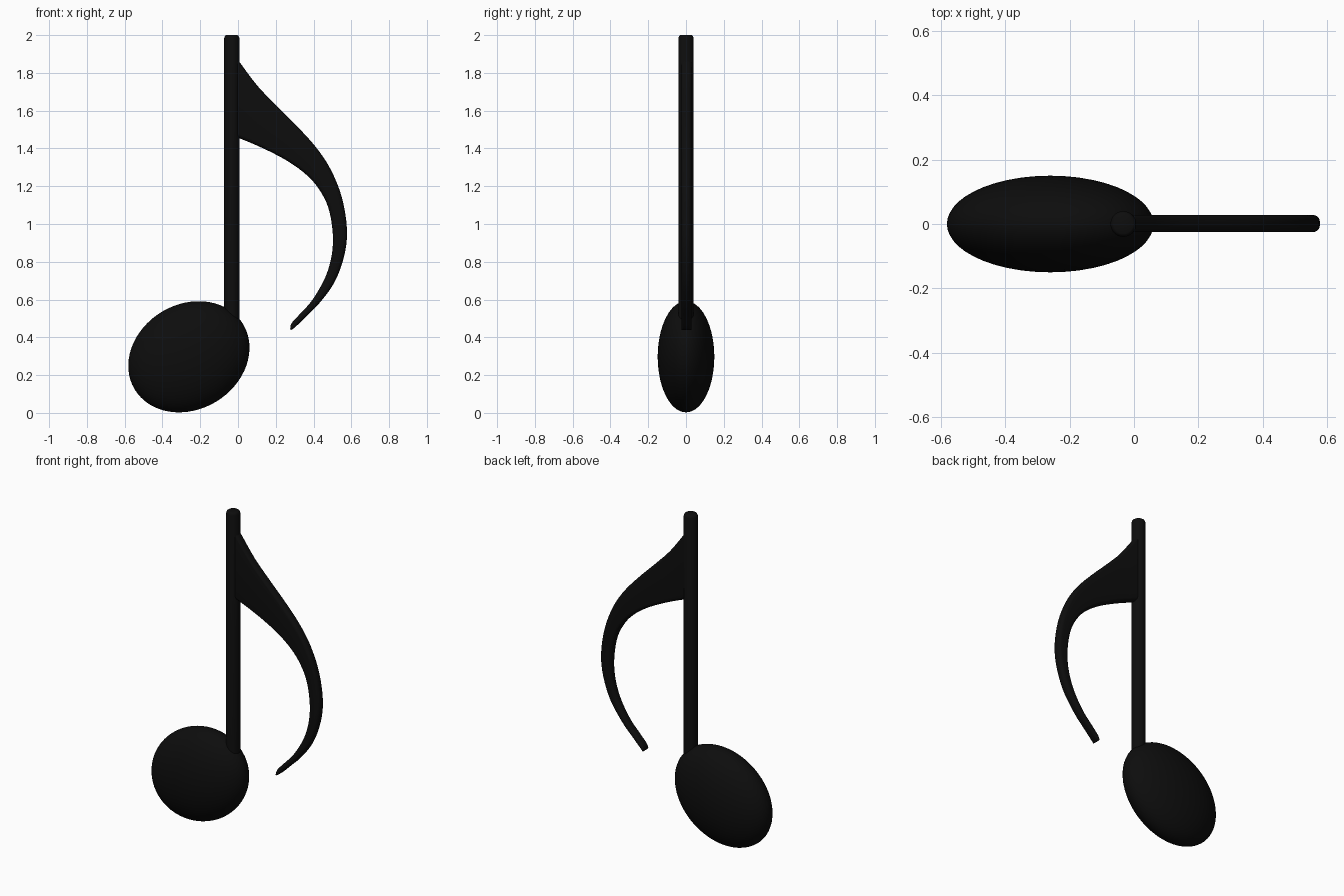
import bpy, bmesh, math
from mathutils import Matrix, Vector

cube = bpy.data.objects.get("Cube")
if cube:
    bpy.data.objects.remove(cube, do_unlink=True)

black = bpy.data.materials.new("black")
black.use_nodes = True
black.diffuse_color = (0.004, 0.004, 0.004, 1)
black.node_tree.nodes["Principled BSDF"].inputs["Base Color"].default_value = black.diffuse_color


def finish(name, bm, angle=40):
    bmesh.ops.recalc_face_normals(bm, faces=bm.faces)
    mesh = bpy.data.meshes.new(name)
    bm.to_mesh(mesh)
    bm.free()
    obj = bpy.data.objects.new(name, mesh)
    bpy.context.collection.objects.link(obj)
    mesh.materials.append(black)
    bpy.ops.object.select_all(action='DESELECT')
    obj.select_set(True)
    bpy.context.view_layer.objects.active = obj
    bpy.ops.object.shade_smooth_by_angle(angle=math.radians(angle))
    return obj


def loft(bm, rings):
    loops = [[bm.verts.new(p) for p in ring] for ring in rings]
    n = len(loops[0])
    for a, b in zip(loops, loops[1:]):
        for i in range(n):
            bm.faces.new((a[i], a[(i + 1) % n], b[(i + 1) % n], b[i]))
    bm.faces.new(loops[0])
    bm.faces.new(loops[-1])


def spline(points, steps):
    """Smooth curve through all points."""
    pts = [Vector(p) for p in points]
    pts = [2 * pts[0] - pts[1]] + pts + [2 * pts[-1] - pts[-2]]
    out = []
    for p0, p1, p2, p3 in zip(pts, pts[1:], pts[2:], pts[3:]):
        for s in range(steps):
            t = s / steps
            out.append(p1 + (p2 - p0) * t / 2 + (2 * p0 - 5 * p1 + 4 * p2 - p3) * t**2 / 2
                       + (3 * p1 - p0 - 3 * p2 + p3) * t**3 / 2)
    return out + [pts[-2]]


# Note head: a flattened, tilted ellipsoid
bm = bmesh.new()
bmesh.ops.create_uvsphere(bm, u_segments=48, v_segments=32, radius=1)
bmesh.ops.transform(bm, verts=bm.verts, matrix=(
    Matrix.Translation((-0.26, 0, 0.297)) @ Matrix.Rotation(math.radians(-31), 4, 'Y')
    @ Matrix.Diagonal((0.335, 0.15, 0.278, 1))))
finish("note_head", bm)

# Stem: a round rod with a softened top edge
bm = bmesh.new()
rings = []
for radius, z in ((0.04, 0.3), (0.04, 1.985), (0.036, 1.996), (0.03, 2.0)):
    rings.append([(-0.033 + radius * math.cos(k * math.tau / 32),
                   radius * math.sin(k * math.tau / 32), z) for k in range(32)])
loft(bm, rings)
finish("stem", bm)

# Flag: rounded ribs lofted between an outer and an inner edge
outer = [(-0.03, 1.91), (0.01, 1.855), (0.1, 1.735), (0.2, 1.63), (0.31, 1.52), (0.41, 1.41),
         (0.49, 1.29), (0.55, 1.14), (0.577, 0.97), (0.562, 0.83),
         (0.51, 0.69), (0.43, 0.58), (0.355, 0.505), (0.304, 0.455), (0.28, 0.438)]
inner = [(-0.03, 1.47), (0.01, 1.453), (0.09, 1.42), (0.19, 1.373), (0.28, 1.322), (0.36, 1.262),
         (0.425, 1.19), (0.477, 1.09), (0.501, 0.96), (0.497, 0.84),
         (0.463, 0.72), (0.395, 0.6), (0.33, 0.526), (0.284, 0.475), (0.276, 0.444)]
HALF = 0.0265
bm = bmesh.new()
rings = []
for o, i in zip(spline(outer, 4), spline(inner, 4)):
    half_width = (o - i).length / 2
    middle, across = (o + i) / 2, (o - i).normalized()
    r = min(0.022, half_width * 0.95)
    ring = []
    for corner, (sx, sy) in enumerate(((1, 1), (-1, 1), (-1, -1), (1, -1))):
        for k in range(6):
            a = (corner + k / 5) * math.pi / 2
            p = middle + across * (sx * (half_width - r) + r * math.cos(a))
            ring.append((p.x, 0.0015 + sy * (HALF - r) + r * math.sin(a), p.y))
    rings.append(ring)
loft(bm, rings)
finish("flag", bm)
